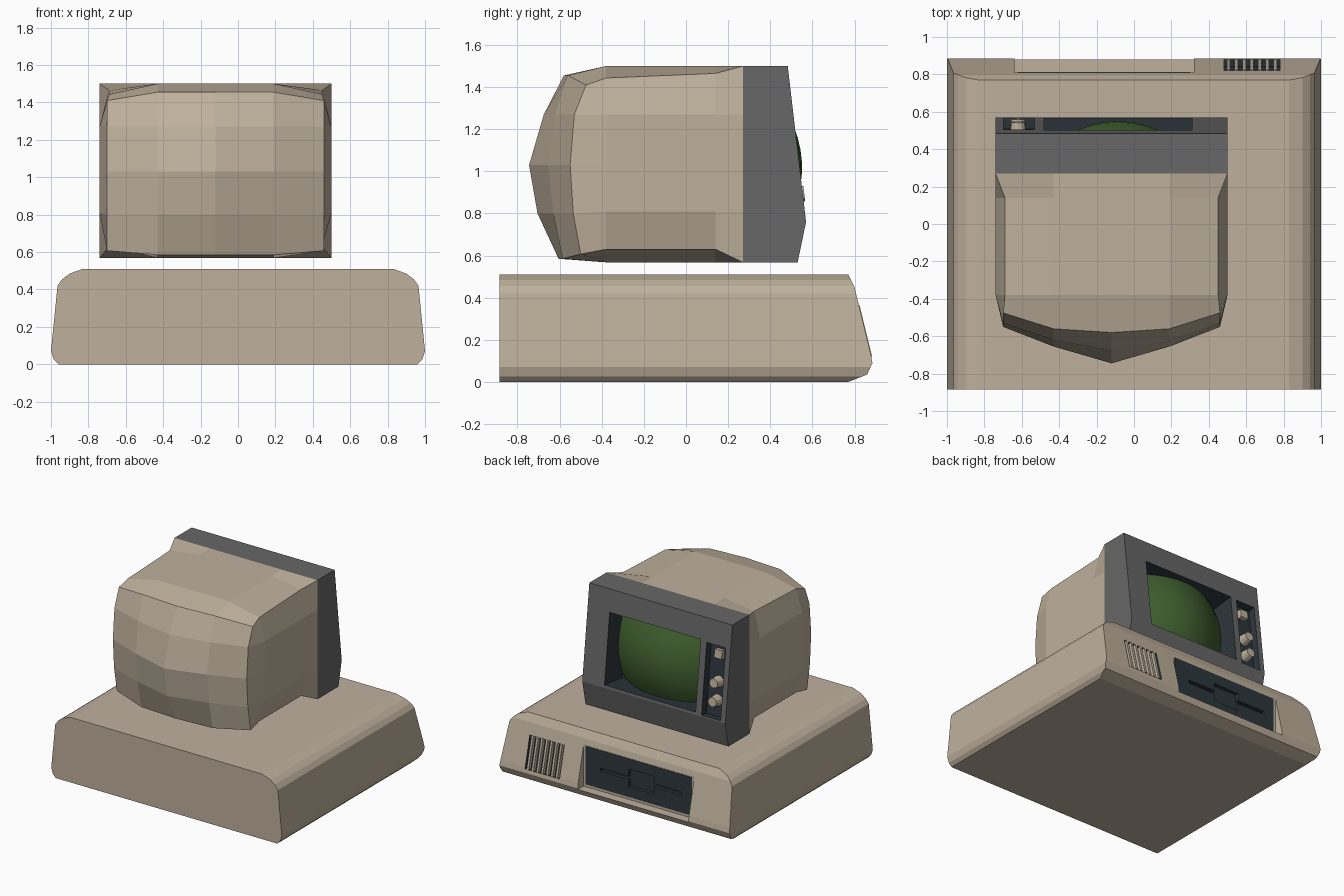
import bpy, bmesh, math
from mathutils import Matrix, Vector

if "Cube" in bpy.data.objects:
    bpy.data.objects.remove(bpy.data.objects["Cube"])


def material(name, rgb):
    m = bpy.data.materials.new(name)
    m.diffuse_color = (*rgb, 1)
    m.use_nodes = True
    m.node_tree.nodes["Principled BSDF"].inputs["Base Color"].default_value = m.diffuse_color
    return m


BEIGE = material("beige plastic", (0.52, 0.44, 0.335))
GRAY = material("gray bezel", (0.135, 0.135, 0.137))
SLATE = material("dark slate", (0.026, 0.037, 0.046))
GREEN = material("green glass", (0.05, 0.115, 0.028))


def finish(name, bm, mat):
    bmesh.ops.recalc_face_normals(bm, faces=bm.faces)
    mesh = bpy.data.meshes.new(name)
    bm.to_mesh(mesh)
    bm.free()
    mesh.materials.append(mat)
    ob = bpy.data.objects.new(name, mesh)
    bpy.context.collection.objects.link(ob)
    return ob


def box(name, center, size, mat, tilt=0.0):
    bm = bmesh.new()
    bmesh.ops.create_cube(bm, size=1)
    bm.transform(Matrix.Translation(center) @ Matrix.Rotation(tilt, 4, 'X')
                 @ Matrix.Diagonal((*size, 1)))
    return finish(name, bm, mat)


def prism(name, points, axis, lo, hi, mat):
    """Extrude a 2D profile along x (points are y,z) or y (points are x,z)."""
    bm = bmesh.new()
    place = (lambda p, t: (t, *p)) if axis == 'x' else (lambda p, t: (p[0], t, p[1]))
    face = bm.faces.new([bm.verts.new(place(p, lo)) for p in points])
    ext = bmesh.ops.extrude_face_region(bm, geom=[face])
    step = Vector((hi - lo, 0, 0) if axis == 'x' else (0, hi - lo, 0))
    bmesh.ops.translate(bm, vec=step, verts=[v for v in ext['geom'] if isinstance(v, bmesh.types.BMVert)])
    return finish(name, bm, mat)


def boolean(target, cutter, operation='DIFFERENCE'):
    mod = target.modifiers.new("cut", 'BOOLEAN')
    mod.object, mod.operation, mod.solver = cutter, operation, 'EXACT'
    mod.material_mode = 'TRANSFER'
    bpy.context.view_layer.objects.active = target
    bpy.ops.object.modifier_apply(modifier=mod.name)
    bpy.data.objects.remove(cutter)


# System unit: front outline intersected with side outline
half = [(0.96, 0), (0.985, 0.025), (1, 0.07), (0.965, 0.42), (0.94, 0.455), (0.90, 0.485), (0.83, 0.51)]
outline = half + [(-x, z) for x, z in reversed(half)]
side = [(-0.885, 0), (0.77, 0), (0.86, 0.035), (0.885, 0.09), (0.878, 0.13),
        (0.80, 0.45), (0.77, 0.51), (-0.885, 0.51)]
base = prism("system_unit", outline, 'y', -1, 1, BEIGE)
boolean(base, prism("side_outline", side, 'x', -1.1, 1.1, BEIGE), 'INTERSECT')

# Drive bay with a dark drive face and its slot
boolean(base, box("bay_cutter", (-0.16, 0.91, 0.34), (0.96, 0.2, 0.52), BEIGE))
boolean(base, box("cavity_cutter", (-0.16, 0.83, 0.25), (0.91, 0.14, 0.29), SLATE))
drive = box("drive_face", (-0.16, 0.788, 0.25), (0.92, 0.05, 0.30), SLATE)
boolean(drive, box("slot_cutter", (-0.18, 0.81, 0.25), (0.70, 0.05, 0.025), SLATE))
boolean(drive, box("notch_cutter", (-0.18, 0.81, 0.25), (0.22, 0.05, 0.14), SLATE))

# Vent grille with slanted bars
slope = math.atan2(0.078, 0.32)
vent = (0.63, 0.851, 0.24)
boolean(base, box("vent_cutter", vent, (0.30, 0.08, 0.25), SLATE, slope))
for i in range(7):
    box(f"vent_bar_{i}", (0.63 + (i - 3) * 0.0415, vent[1] - 0.012, vent[2]),
        (0.018, 0.03, 0.252), BEIGE, slope)

# Monitor bezel with slanted front
CX = -0.12
bezel = prism("monitor_bezel", [(0.27, 0.567), (0.53, 0.567), (0.57, 0.76), (0.483, 1.5), (0.27, 1.5)],
              'x', CX - 0.62, CX + 0.62, GRAY)
lean = math.atan2(0.087, 0.74)
MID = 1.047


def front_y(z):
    return 0.57 - (z - 0.76) * 0.087 / 0.74


def opening(name, x, width, depth):
    cut = box(name, (x, front_y(MID) + 0.05 - depth / 2, MID), (width, depth + 0.1, 0.55), SLATE, lean)
    boolean(bezel, cut)


opening("screen_cutter", -0.085, 0.79, 0.22)
opening("panel_cutter", -0.615, 0.165, 0.06)

# Bulging screen glass
bm = bmesh.new()
bmesh.ops.create_grid(bm, x_segments=10, y_segments=10, size=1)
for v in bm.verts:
    dx, dz = v.co.x * 0.394, v.co.y * 0.28
    v.co = (-0.085 + dx, 0.55 - dx * dx - dz * dz - 0.06 * dz, MID + dz)
screen = finish("screen_glass", bm, GREEN)
for p in screen.data.polygons:
    p.use_smooth = True
if screen.data.polygons[0].normal.y < 0:
    screen.data.flip_normals()

# Controls: a square button and two knobs
box("power_button", (-0.62, front_y(1.24) - 0.045, 1.24), (0.065, 0.04, 0.065), BEIGE, lean)
for i, z in enumerate((1.03, 0.89)):
    bm = bmesh.new()
    bmesh.ops.create_cone(bm, cap_ends=True, segments=12, radius1=0.045, radius2=0.036, depth=0.07)
    bm.transform(Matrix.Translation((-0.62, front_y(z) - 0.028, z)) @ Matrix.Rotation(lean - math.pi / 2, 4, 'X'))
    finish(f"knob_{i}", bm, BEIGE)

# Monitor housing: rounded 4 x 4 box lofted from the bezel to a domed rear
COLS = (-1, -0.5, 0, 0.5, 1)
ROWS = (0.568, 0.81, 1.03, 1.27, 1.5)
RIM = [(i, 0) for i in range(4)] + [(4, j) for j in range(4)] \
    + [(i, 4) for i in range(4, 0, -1)] + [(0, j) for j in range(4, 0, -1)]
# rear depth by row, for columns at distance 0, 1, 2 from the centre
DEPTH = [(-0.605, -0.585, -0.50), (-0.705, -0.63, -0.535), (-0.745, -0.655, -0.55),
         (-0.675, -0.62, -0.53), (-0.58, -0.56, -0.475)]
REAR_Z = (0.585, 0.80, 1.03, 1.27, 1.455)
bm = bmesh.new()


def ring(y, inset, low, high):
    verts = []
    for i, j in RIM:
        x, z = COLS[i] * 0.62, ROWS[j]
        if i in (0, 4) and j in (0, 4):
            x, z = COLS[i] * (0.62 - inset), (low if j == 0 else high)
        verts.append(bm.verts.new((CX + x, y, z)))
    return verts


rear = {}
for i in range(5):
    for j in range(5):
        k = abs(i - 2)
        z = REAR_Z[j]
        if k == 2 and j in (0, 4):
            z = 0.607 if j == 0 else 1.41
        rear[i, j] = bm.verts.new((CX + COLS[i] * (0.58 if k == 2 else 0.62), DEPTH[j][k], z))
rings = [ring(0.27, 0, 0.568, 1.5), ring(0.14, 0.05, 0.63, 1.465),
         ring(-0.38, 0.05, 0.63, 1.443), [rear[p] for p in RIM]]
bm.faces.new(rings[0])
for a, b in zip(rings, rings[1:]):
    for n in range(16):
        m = (n + 1) % 16
        bm.faces.new((a[n], a[m], b[m], b[n]))
for i in range(4):
    for j in range(4):
        bm.faces.new((rear[i, j], rear[i + 1, j], rear[i + 1, j + 1], rear[i, j + 1]))
finish("monitor_housing", bm, BEIGE)
